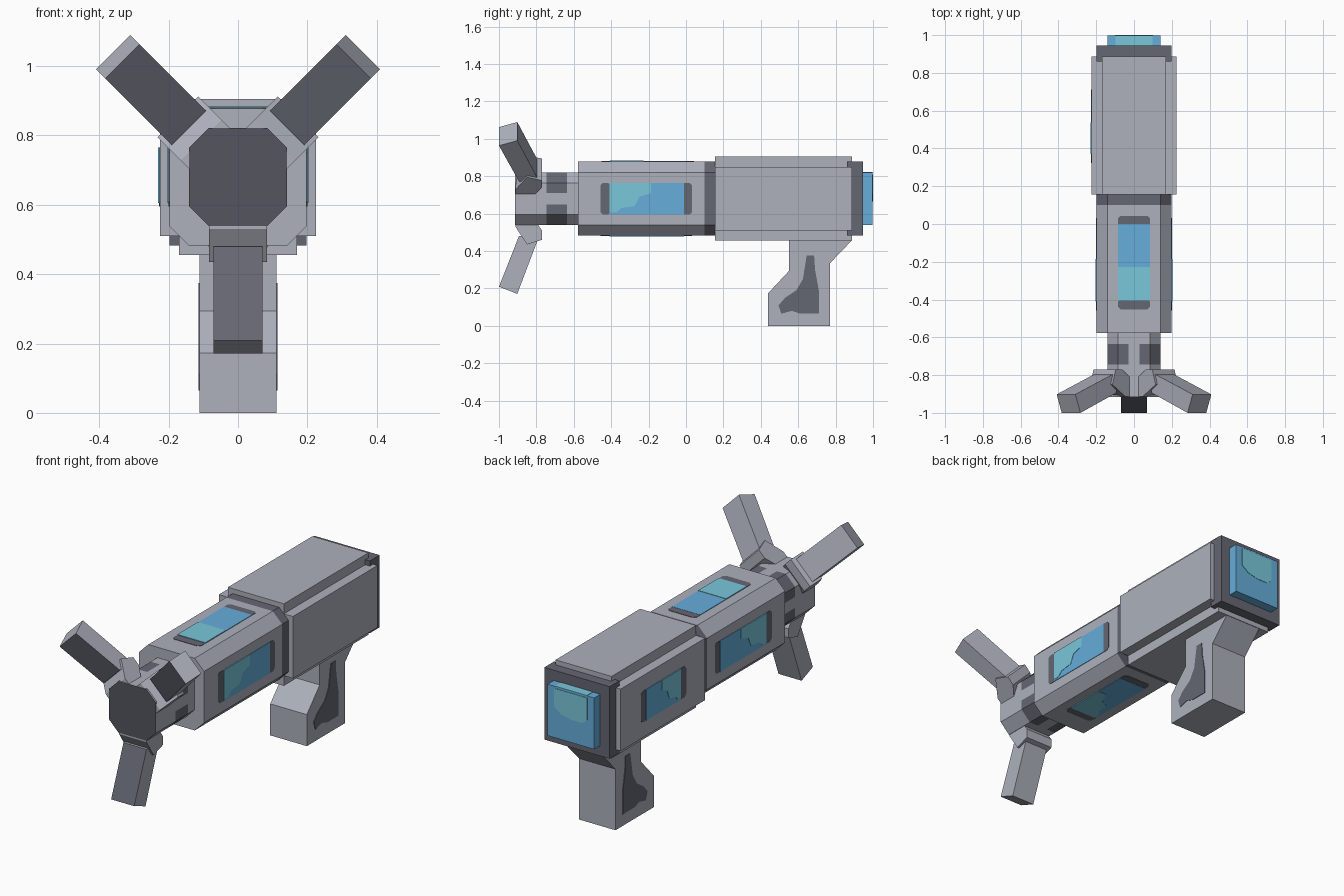
import bpy, bmesh, math
from mathutils import Vector

cube = bpy.data.objects.get("Cube")
if cube:
    bpy.data.objects.remove(cube, do_unlink=True)

ZC = 0.68  # height of the barrel axis


def material(name, rgb):
    lin = [((c / 255 + 0.055) / 1.055) ** 2.4 for c in rgb] + [1.0]
    m = bpy.data.materials.new(name)
    m.use_nodes = True
    m.diffuse_color = lin
    m.node_tree.nodes["Principled BSDF"].inputs["Base Color"].default_value = lin
    return m


LIGHT = material("light grey", (173, 177, 188))
DARK = material("dark grey", (101, 103, 114))
CHARCOAL = material("charcoal", (84, 85, 94))
BLUE = material("glass blue", (102, 173, 218))
TEAL = material("glass teal", (121, 199, 218))


def prism(name, pts, place, levels, mats, rule=None):
    """Extrude a 2D profile through the given levels; place() maps (u, v, w) to space."""
    bm = bmesh.new()
    rings = [[bm.verts.new(place(u, v, w)) for u, v in pts] for w in levels]
    n = len(pts)
    bm.faces.new(rings[0])
    bm.faces.new(rings[-1])
    for a, b in zip(rings, rings[1:]):
        for i in range(n):
            j = (i + 1) % n
            bm.faces.new((a[i], a[j], b[j], b[i]))
    bmesh.ops.recalc_face_normals(bm, faces=bm.faces)
    bm.normal_update()
    if rule:
        for f in bm.faces:
            f.material_index = rule(f.normal, f.calc_center_median())
    me = bpy.data.meshes.new(name)
    bm.to_mesh(me)
    bm.free()
    for m in mats:
        me.materials.append(m)
    ob = bpy.data.objects.new(name, me)
    bpy.context.collection.objects.link(ob)
    return ob


def along_y(u, v, w):
    return Vector((u, w, ZC + v))


def along_x(u, v, w):
    return Vector((w, u, v))


def radial(deg):
    """Frame around the barrel axis: (radius, y, sideways)."""
    c, s = round(math.cos(math.radians(deg)), 6), round(math.sin(math.radians(deg)), 6)
    return lambda r, y, t: Vector((c * r - s * t, y, ZC + s * r + c * t))


def rect(cx, cy, hx, hy, cut=0.0):
    """Rectangle with optional cut corners."""
    if not cut:
        return [(cx - hx, cy - hy), (cx + hx, cy - hy), (cx + hx, cy + hy), (cx - hx, cy + hy)]
    a, b = hx - cut, hy - cut
    return [(cx + x, cy + y) for x, y in ((-a, -hy), (a, -hy), (hx, -b), (hx, b),
                                          (a, hy), (-a, hy), (-hx, b), (-hx, -b))]


def plate(name, pts, deg, dist, mat, lift=0.003, flip=1):
    """Thin plate of (y, sideways) points on the side of the body facing deg."""
    f = radial(deg)
    prism(name, pts, lambda y, t, w: f(w, y, t * flip), (dist - 0.003, dist + lift), [mat])


# Rear body with stepped corners, its end frame and the blue end lens
A, B = 0.225, 0.17
plus = [(B, -A), (B, -B), (A, -B), (A, B), (B, B), (B, A),
        (-B, A), (-B, B), (-A, B), (-A, -B), (-B, -B), (-B, -A)]
prism("rear_body", plus, along_y, (0.155, 0.888), [LIGHT])
prism("rear_frame", rect(0, 0, 0.198, 0.198), along_y, (0.86, 0.945), [DARK])
prism("rear_lens", rect(0, 0, 0.141, 0.141), along_y, (0.94, 0.998), [BLUE])
prism("rear_lens_glint", [(-0.1, 0.13), (0.1, 0.13), (0.1, 0.03), (0.06, 0.0),
                          (0.0, -0.015), (-0.07, -0.015), (-0.1, 0.01)],
      along_y, (0.995, 1.0), [TEAL])
prism("rear_lens_top_glint", rect(0, 0.141, 0.097, 0.002), along_y, (0.946, 0.9985), [TEAL])

# Front barrel with cut edges and a dark collar at its rear
prism("front_barrel", rect(0, 0, 0.198, 0.198, 0.057), along_y, (-0.577, 0.1, 0.17),
      [LIGHT, DARK], lambda n, c: int(c.y > 0.1))

# Glass windows: blue pane, teal glint and dark rounded end caps
GLINT = [(0.0, 0.085), (0.56, 0.085), (0.56, 0.03), (0.40, 0.01), (0.34, -0.04),
         (0.16, -0.05), (0.09, -0.075), (0.0, -0.075)]


def window(name, deg, dist, y0, y1, flip=1, straight=False):
    mid, half, L = (y0 + y1) / 2, (y1 - y0) / 2, y1 - y0
    for y, end in ((y0 - 0.02, "front"), (y1 + 0.015, "rear")):
        plate(f"{name}_{end}_cap", rect(y, 0, 0.028, 0.085, 0.014), deg, dist, DARK, 0.002)
    plate(name + "_pane", rect(mid, 0, half, 0.085), deg, dist, BLUE, 0.003)
    if straight:
        pts = rect(y0 + 0.22 * L, 0, 0.22 * L, 0.085)
    else:
        pts = [(y0 + f * L, t) for f, t in GLINT]
    plate(name + "_glint", pts, deg, dist, TEAL, 0.005, flip)


window("left_window", 0, 0.198, -0.41, -0.01)
window("top_window", 90, 0.198, -0.405, 0.0, straight=True)
window("right_window", 180, 0.198, -0.41, -0.01, flip=-1)
window("bottom_window", 270, 0.198, -0.41, -0.01)
window("rear_right_window", 180, A, 0.37, 0.67, flip=-1)

# Neck: dark patches wrap its four cut edges, charcoal front face
neck = []
for k in range(4):
    c, s = (1, 0, -1, 0)[k], (0, 1, 0, -1)[k]
    neck += [(c * 0.141 - s * t, s * 0.141 + c * t) for t in (-0.085, -0.03, 0.03, 0.085)]


def neck_rule(n, c):
    if n.y < -0.9:
        return 2
    off_centre = min(abs(c.x), abs(c.z - ZC)) > 0.02
    return int(off_centre and -0.745 < c.y < -0.635)


prism("neck", neck, along_y, (-0.915, -0.745, -0.635, -0.57), [LIGHT, DARK, CHARCOAL], neck_rule)

# Three bent prongs around the neck
KNUCKLE = [(0.10, -0.912), (0.15, -0.912), (0.245, -0.85), (0.22, -0.77), (0.17, -0.77), (0.10, -0.82)]
PRONG = [(0.20, -0.893), (0.471, -1.0), (0.509, -0.902), (0.20, -0.785)]
for name, deg in (("upper_left", 45), ("upper_right", 135), ("lower", 270)):
    f = radial(deg)
    prism(name + "_knuckle", KNUCKLE, f, (-0.083, 0.083), [LIGHT])
    prism(name + "_prong", PRONG, f, (-0.07, 0.07), [LIGHT, DARK],
          lambda n, c: int(n.y < -0.8))

# Handle with a dark grip patch on both sides
HANDLE = [(0.438, 0), (0.77, 0), (0.77, 0.335), (0.886, 0.456), (0.886, 0.47),
          (0.55, 0.47), (0.55, 0.293), (0.438, 0.173)]
GRIP = [(0.645, 0.375), (0.685, 0.375), (0.69, 0.30), (0.71, 0.19), (0.71, 0.065), (0.61, 0.065),
        (0.565, 0.08), (0.51, 0.065), (0.495, 0.11), (0.53, 0.15), (0.59, 0.19), (0.625, 0.25)]
prism("handle", HANDLE, along_x, (-0.111, 0.111), [LIGHT])
for side, s in (("left", 1), ("right", -1)):
    prism(side + "_grip_patch", GRIP, along_x, (s * 0.108, s * 0.114), [DARK])
